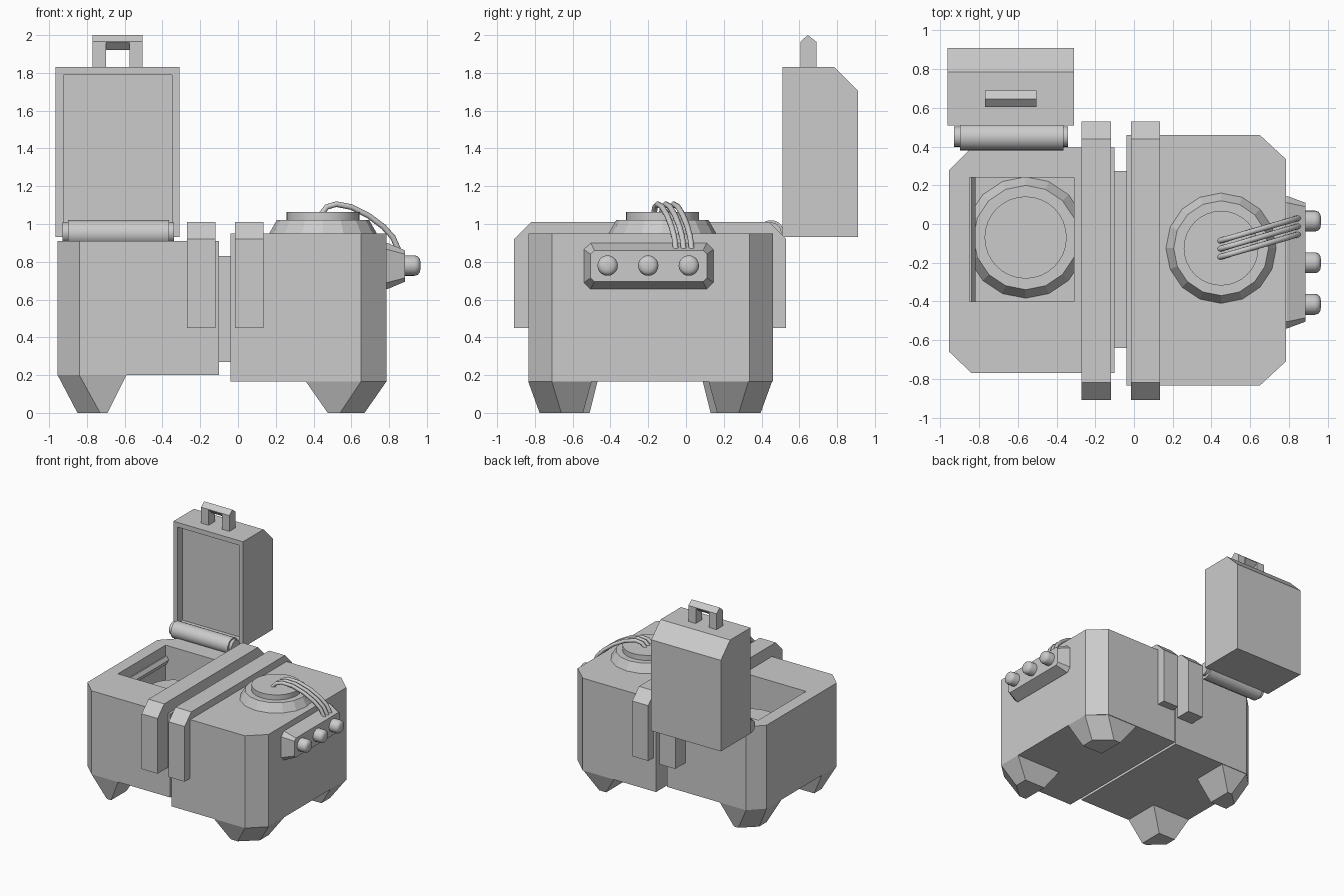
import bpy, bmesh, math
from mathutils import Vector

if "Cube" in bpy.data.objects:
    bpy.data.objects.remove(bpy.data.objects["Cube"])

grey = bpy.data.materials.new("light grey")
grey.diffuse_color = (0.6, 0.6, 0.6, 1)
grey.use_nodes = True
grey.node_tree.nodes["Principled BSDF"].inputs["Base Color"].default_value = grey.diffuse_color
MID_Y = -0.19  # mirror plane of the body


def loft(name, rings, smooth=False):
    """Skin equal-length rings of points and cap both ends."""
    bm = bmesh.new()
    vr = [[bm.verts.new(p) for p in r] for r in rings]
    n = len(vr[0])
    for a, b in zip(vr, vr[1:]):
        for i in range(n):
            bm.faces.new((a[i], a[(i + 1) % n], b[(i + 1) % n], b[i]))
    bm.faces.new(vr[0][::-1])
    bm.faces.new(vr[-1])
    bmesh.ops.recalc_face_normals(bm, faces=bm.faces)
    me = bpy.data.meshes.new(name)
    bm.to_mesh(me)
    bm.free()
    me.materials.append(grey)
    ob = bpy.data.objects.new(name, me)
    bpy.context.collection.objects.link(ob)
    if smooth:
        activate(ob)
        bpy.ops.object.shade_smooth_by_angle(angle=math.radians(40))
    return ob


def activate(ob):
    bpy.ops.object.select_all(action='DESELECT')
    bpy.context.view_layer.objects.active = ob
    ob.select_set(True)


def prism_x(name, yz, x0, x1):
    return loft(name, [[(x, y, z) for y, z in yz] for x in (x0, x1)])


def prism_z(name, xy, z0, z1):
    return loft(name, [[(x, y, z) for x, y in xy] for z in (z0, z1)])


def box(name, x0, x1, y0, y1, z0, z1):
    return prism_z(name, [(x0, y0), (x1, y0), (x1, y1), (x0, y1)], z0, z1)


def lathe_z(name, cx, cy, prof, n, smooth=False):
    return loft(name, [[(cx + r * math.cos(2 * math.pi * i / n),
                         cy + r * math.sin(2 * math.pi * i / n), z) for i in range(n)]
                       for z, r in prof], smooth)


def lathe_x(name, cy, cz, prof, n):
    return loft(name, [[(x, cy + r * math.cos(2 * math.pi * i / n),
                         cz + r * math.sin(2 * math.pi * i / n)) for i in range(n)]
                       for x, r in prof], True)


def cut(ob, cutter):
    cutter.hide_render = True
    m = ob.modifiers.new("cut", 'BOOLEAN')
    m.operation = 'DIFFERENCE'
    m.solver = 'EXACT'
    m.object = cutter
    activate(ob)
    bpy.ops.object.modifier_apply(modifier=m.name)
    bpy.data.objects.remove(cutter)


# main halves with chamfered outer corners
left = prism_z("left_body", [(-0.10, -0.77), (-0.10, 0.395), (-0.84, 0.395), (-0.955, 0.28),
                             (-0.955, -0.66), (-0.84, -0.77)], 0.20, 0.91)
cut(left, box("cavity_cutter", -0.85, -0.31, -0.40, 0.24, 0.60, 1.2))
prism_z("right_body", [(-0.04, -0.835), (0.65, -0.835), (0.785, -0.71), (0.785, 0.335),
                       (0.65, 0.46), (-0.04, 0.46)], 0.165, 0.95)
box("middle_joint", -0.12, -0.02, -0.64, 0.275, 0.27, 0.83)

# raised straps over both halves
strap = [(-0.91, 0.45), (-0.91, 0.92), (-0.82, 1.01), (0.44, 1.01), (0.53, 0.92), (0.53, 0.45)]
for name, x in (("left_strap", -0.27), ("right_strap", -0.015)):
    prism_x(name, strap, x, x + 0.15)

# tapered feet, mirrored front to back
FEET = {
    "left": (0.20, [(-0.59, -0.77), (-0.84, -0.77), (-0.955, -0.66), (-0.955, -0.46), (-0.59, -0.46)],
             [(-0.69, -0.72), (-0.73, -0.72), (-0.85, -0.61), (-0.85, -0.51), (-0.69, -0.51)]),
    "right": (0.165, [(0.36, -0.835), (0.65, -0.835), (0.785, -0.71), (0.785, -0.50), (0.36, -0.50)],
              [(0.475, -0.775), (0.54, -0.775), (0.67, -0.66), (0.67, -0.545), (0.475, -0.545)])}
for side, (top, outer, inner) in FEET.items():
    for end, s in (("front", 1), ("back", -1)):
        loft(f"{side}_{end}_foot",
             [[(x, MID_Y + s * (y - MID_Y), z) for x, y in pts]
              for z, pts in ((0, inner), (top, outer))])

# round plate on the right top, and a larger one inside the cavity
for name, cx, cy, z, k in (("top_plate", 0.45, -0.125, 0.95, 1.0),
                           ("cavity_plate", -0.56, -0.07, 0.60, 1.1)):
    lathe_z(name, cx, cy, [(z, 0.285 * k), (z + 0.07, 0.245 * k)], 16)
    lathe_z(name + "_cap", cx, cy, [(z + 0.06, 0.193 * k), (z + 0.113, 0.193 * k)], 32, True)

# ledge along the cavity's left wall
loft("cavity_ledge", [[(-0.86, y, 0.82), (-0.84, y, 0.82), (-0.82, y, 0.79), (-0.84, y, 0.75),
                       (-0.86, y, 0.75)] for y in (-0.40, 0.24)])

# open lid with shallow recess
lid = prism_x("lid", [(0.51, 0.93), (0.51, 1.83), (0.785, 1.83), (0.91, 1.705), (0.91, 0.93)],
              -0.965, -0.31)
cut(lid, box("lid_cutter", -0.925, -0.35, 0.3, 0.575, 0.975, 1.79))

# lid handle
for name, x in (("handle_left_post", -0.77), ("handle_right_post", -0.575)):
    prism_x(name, [(0.605, 1.82), (0.605, 1.965), (0.645, 2.0), (0.69, 1.965), (0.69, 1.82)],
            x, x + 0.07)
prism_x("handle_bar", [(0.605, 1.96), (0.605, 1.965), (0.645, 2.0), (0.69, 1.965),
                       (0.69, 1.96), (0.645, 1.92)], -0.71, -0.565)

# hinge barrel and pin
lathe_x("hinge_barrel", 0.45, 0.95, [(-0.90, 0.07), (-0.365, 0.07)], 20)
lathe_x("hinge_pin", 0.452, 0.955, [(-0.93, 0.053), (-0.34, 0.053)], 20)


# control panel on the right side
def panel_ring(x, y0, y1, z0, z1, c):
    return [(x, y0 + c, z0), (x, y1 - c, z0), (x, y1, z0 + c), (x, y1, z1 - c),
            (x, y1 - c, z1), (x, y0 + c, z1), (x, y0, z1 - c), (x, y0, z0 + c)]


loft("control_panel", [panel_ring(0.77, -0.54, 0.145, 0.655, 0.90, 0.035),
                       panel_ring(0.79, -0.54, 0.145, 0.655, 0.90, 0.035),
                       panel_ring(0.885, -0.505, 0.11, 0.695, 0.86, 0.02)])
for i in range(3):
    lathe_x(f"knob_{i + 1}", -0.415 + 0.215 * i, 0.78,
            [(0.87, 0.054), (0.935, 0.054), (0.952, 0.049), (0.962, 0.037), (0.966, 0.018)], 20)

# three curved pipes from the plate to the panel
PATH = [(0.44, 1.05), (0.47, 1.09), (0.52, 1.105), (0.60, 1.09), (0.69, 1.045),
        (0.77, 0.985), (0.82, 0.93), (0.85, 0.86)]
for i in range(3):
    off = 0.042 * (i - 1)
    pts = [Vector((x, -0.13 + off + (x - 0.44) * 0.29, z)) for x, z in PATH]
    rings = []
    for j, p in enumerate(pts):
        t = (pts[min(j + 1, len(pts) - 1)] - pts[max(j - 1, 0)]).normalized()
        u = t.cross(Vector((0, 1, 0))).normalized()
        v = t.cross(u)
        rings.append([p + 0.015 * (u * math.cos(a * math.pi / 5) + v * math.sin(a * math.pi / 5))
                      for a in range(10)])
    loft(f"pipe_{i + 1}", rings, True)
